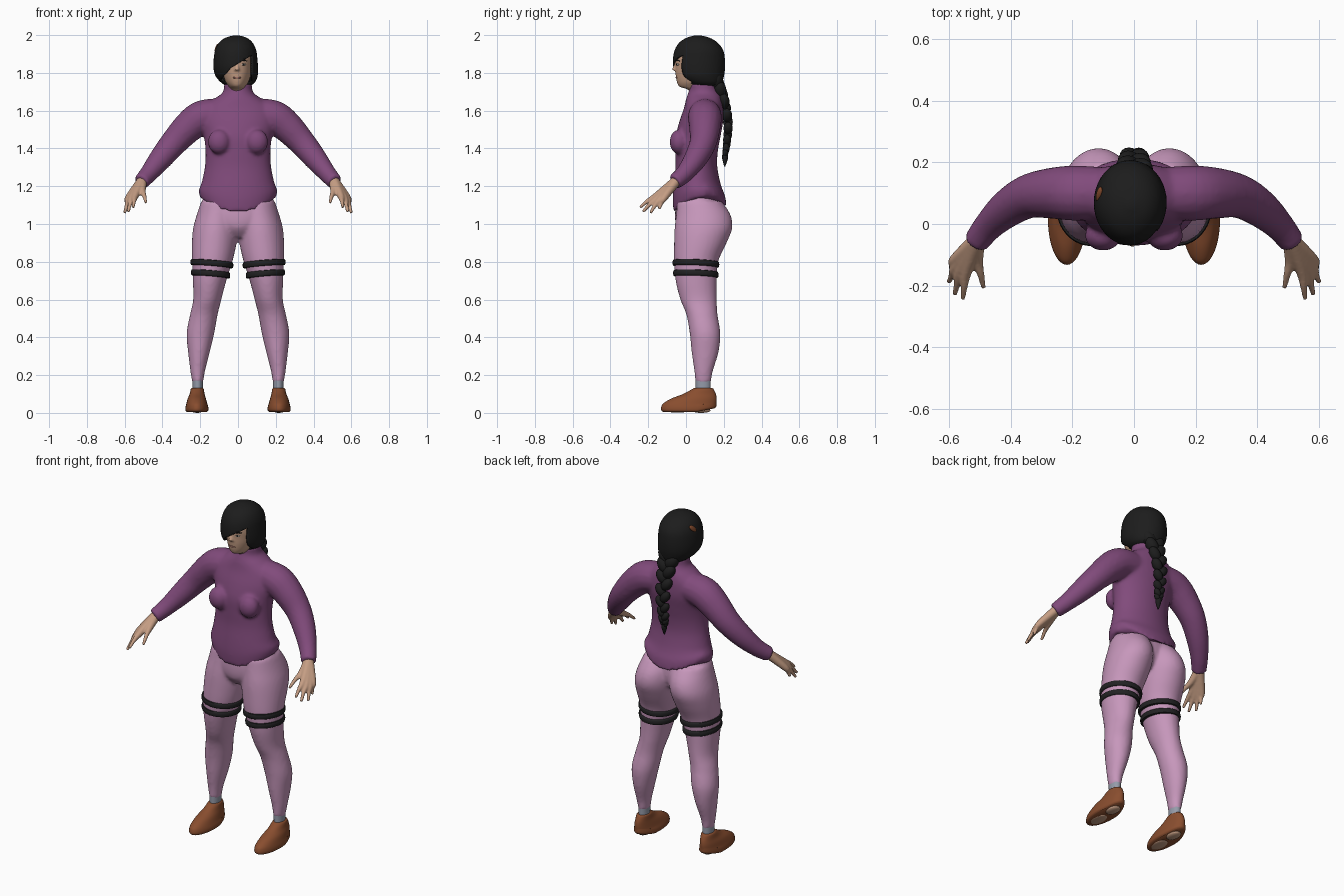
import bpy, bmesh, math
from mathutils import Vector, Matrix, Euler

if "Cube" in bpy.data.objects:
    bpy.data.objects.remove(bpy.data.objects["Cube"])


def material(name, r, g, b):
    mat = bpy.data.materials.new(name)
    mat.use_nodes = True
    mat.diffuse_color = (r, g, b, 1)
    shader = mat.node_tree.nodes["Principled BSDF"]
    shader.inputs["Base Color"].default_value = (r, g, b, 1)
    shader.inputs["Roughness"].default_value = 0.8
    return mat


plum = material("plum knit", 0.22, 0.07, 0.20)
pink = material("pink leggings", 0.57, 0.31, 0.50)
skin = material("skin", 0.56, 0.34, 0.23)
black = material("black hair", 0.012, 0.012, 0.012)
strap = material("black strap", 0.016, 0.016, 0.017)
leather = material("brown leather", 0.25, 0.075, 0.028)
grey = material("grey sock", 0.30, 0.33, 0.40)
white = material("eye white", 0.60, 0.55, 0.50)
rose = material("lip rose", 0.36, 0.16, 0.13)


def spline(rows, steps):
    """Smooth curve through rows of numbers."""
    ext = [rows[0], *rows, rows[-1]]
    out = []
    for i in range(len(rows) - 1):
        for k in range(steps):
            t = k / steps
            out.append(tuple(
                0.5 * (2 * b + (c - a) * t + (2 * a - 5 * b + 4 * c - d) * t * t
                       + (3 * b - a - 3 * c + d) * t ** 3)
                for a, b, c, d in zip(*ext[i:i + 4])))
    return out + [tuple(rows[-1])]


def bridge(bm, rings):
    """Close a stack of rings into a capped solid."""
    loops = [[bm.verts.new(p) for p in ring] for ring in rings]
    n = len(loops[0])
    for low, high in zip(loops, loops[1:]):
        for i in range(n):
            j = (i + 1) % n
            bm.faces.new((low[i], low[j], high[j], high[i]))
    bm.faces.new(loops[0][::-1])
    bm.faces.new(loops[-1])


def circle(sides):
    return [(math.cos(math.tau * i / sides), math.sin(math.tau * i / sides))
            for i in range(sides)]


def loft(bm, rows, steps=4, sides=40):
    """Level ellipses given as x0, x1, y0, y1, z."""
    bridge(bm, [[Vector(((x0 + x1 + (x1 - x0) * c) / 2, (y0 + y1 + (y1 - y0) * s) / 2, z))
                 for c, s in circle(sides)]
                for x0, x1, y0, y1, z in spline(rows, steps)])


def tube(bm, rows, steps=4, sides=16):
    """Round limb through points given as x, y, z, radius."""
    rows = spline(rows, steps)
    rings = []
    for i, (x, y, z, r) in enumerate(rows):
        along = Vector(rows[min(i + 1, len(rows) - 1)][:3]) - Vector(rows[max(i - 1, 0)][:3])
        turn = along.to_track_quat('Z', 'Y')
        rings.append([Vector((x, y, z)) + turn @ Vector((c * r, s * r, 0))
                      for c, s in circle(sides)])
    bridge(bm, rings)


def blob(bm, place, size, turn=(0, 0, 0)):
    bmesh.ops.create_uvsphere(bm, u_segments=20, v_segments=12, radius=1,
                              matrix=Matrix.LocRotScale(Vector(place), Euler(turn), Vector(size)))


def finish(name, bm, mat, voxel=0, mirror=False, shell=0):
    bmesh.ops.recalc_face_normals(bm, faces=bm.faces)
    mesh = bpy.data.meshes.new(name)
    bm.to_mesh(mesh)
    bm.free()
    mesh.materials.append(mat)
    mesh.shade_smooth()
    mesh.set_sharp_from_angle(angle=math.radians(50))
    obj = bpy.data.objects.new(name, mesh)
    bpy.context.collection.objects.link(obj)
    if mirror:
        obj.modifiers.new("mirror", 'MIRROR').use_mirror_merge = False
    if shell:
        solid = obj.modifiers.new("shell", 'SOLIDIFY')
        solid.thickness = shell
        solid.offset = -1
    if voxel:
        blend = obj.modifiers.new("blend", 'REMESH')
        blend.mode = 'VOXEL'
        blend.voxel_size = voxel
        blend.use_smooth_shade = True
        relax = obj.modifiers.new("relax", 'SMOOTH')
        relax.iterations = 5
    return obj


def centred(rows):
    return [(-w, w, y0, y1, z) for w, y0, y1, z in rows]


# Sweater: torso with curved hem, bust and sleeves
bm = bmesh.new()
loft(bm, centred([
    (.203, -.066, .215, 1.06), (.208, -.07, .207, 1.13), (.196, -.066, .186, 1.2),
    (.176, -.056, .166, 1.3), (.172, -.056, .168, 1.38), (.18, -.055, .182, 1.46),
    (.2, -.036, .196, 1.54), (.19, -.012, .196, 1.61), (.13, 0, .19, 1.66),
    (.086, .01, .18, 1.69), (.075, .018, .166, 1.715), (.074, .014, .164, 1.745)]))
for v in bm.verts:
    lift = 2 * v.co.x ** 2 + (0.03 if v.co.y > 0.1 else 0)
    v.co.z += lift * max(0, min(1, (1.22 - v.co.z) / 0.16))
for side in (-1, 1):
    blob(bm, (side * .1, -.037, 1.435), (.06, .05, .065))
    tube(bm, [(side * x, y, z, r) for x, y, z, r in (
        (.1, .1, 1.58, .085), (.19, .1, 1.565, .09), (.26, .1, 1.515, .084),
        (.34, .09, 1.43, .072), (.41, .05, 1.345, .062), (.47, -.005, 1.27, .049),
        (.513, -.06, 1.222, .042))])
finish("sweater", bm, plum, voxel=.01)

# Leggings: pelvis and one leg, mirrored
leg = [(-.005, .195, -.045, .19, 1.12), (-.005, .218, -.052, .235, 1.05),
       (-.003, .237, -.06, .245, .98), (.007, .244, -.063, .215, .9),
       (.03, .243, -.063, .17, .8), (.062, .239, -.055, .163, .7),
       (.088, .237, -.03, .163, .6), (.108, .254, .002, .167, .52),
       (.126, .272, .02, .182, .42), (.15, .264, .03, .172, .32),
       (.175, .252, .044, .142, .22), (.184, .242, .05, .132, .16)]
bm = bmesh.new()
loft(bm, leg)
loft(bm, centred([(.05, -.01, .11, .93), (.14, -.05, .17, .98),
                  (.2, -.058, .19, 1.05), (.18, -.05, .18, 1.15)]))
finish("leggings", bm, pink, voxel=.01, mirror=True)

# Thigh straps, following the leg and tipped toward the inside
bm = bmesh.new()
for height in (.79, .735):
    x0, x1, y0, y1, _ = min(spline(leg, 8), key=lambda row: abs(row[4] - height))
    loft(bm, [(x0 - g, x1 + g, y0 - g, y1 + g, height + dz) for g, dz in (
        (-.004, -.016), (.006, -.014), (.009, 0), (.006, .014), (-.004, .016))], steps=2)
for v in bm.verts:
    v.co.z += 0.08 * (v.co.x - 0.137) - 0.04 * (v.co.y - 0.05)
finish("thigh_straps", bm, strap, mirror=True)

# Socks, shoes and the pale soles
bm = bmesh.new()
loft(bm, [(.187, .24, .052, .13, .09), (.186, .241, .051, .131, .172)])
finish("socks", bm, grey, mirror=True)

bm = bmesh.new()
loft(bm, [(.164, .272, -.122, .152, .006), (.157, .278, -.131, .16, .014),
          (.157, .278, -.131, .161, .03), (.163, .273, -.12, .161, .05),
          (.17, .266, -.078, .162, .076), (.177, .256, -.015, .158, .1),
          (.181, .25, .033, .146, .126), (.188, .243, .042, .138, .132)])
for v in bm.verts:
    if v.co.z < 0.04:
        v.co.z += max(0, v.co.y - 0.06) * 0.2
finish("shoes", bm, leather, mirror=True)

bm = bmesh.new()
blob(bm, (.216, .08, .013), (.032, .05, .013))
blob(bm, (.216, -.045, .009), (.035, .06, .007))
finish("soles", bm, skin, mirror=True)

# Hands: every finger runs from the wrist, so together they form the palm
bm = bmesh.new()
wrist = (.507, -.05, 1.23, .027)
for knuckle, tip in (((.544, -.155, 1.15), (.555, -.243, 1.088)),
                     ((.562, -.15, 1.138), (.581, -.228, 1.064)),
                     ((.575, -.136, 1.132), (.6, -.188, 1.058)),
                     ((.58, -.116, 1.138), (.594, -.142, 1.078)),
                     ((.507, -.115, 1.178), (.487, -.207, 1.112))):
    bend = [a * 0.45 + b * 0.55 for a, b in zip(knuckle, tip)]
    bend[2] += 0.006
    tube(bm, [wrist, (*knuckle, .019), (*bend, .0115), (*tip, .008)])
finish("hands", bm, skin, voxel=.005, mirror=True)

# Head and nose
mid = -.005
bm = bmesh.new()
loft(bm, [(mid - w, mid + w, y0, y1, z) for w, y0, y1, z in (
    (.045, .03, .13, 1.68), (.04, .01, .13, 1.712), (.042, -.034, .13, 1.726),
    (.06, -.048, .15, 1.75), (.073, -.055, .16, 1.79), (.079, -.057, .17, 1.83),
    (.081, -.059, .175, 1.87), (.075, -.048, .17, 1.93), (.04, 0, .12, 1.97))])
tube(bm, [(mid, -.05, 1.856, .008), (mid, -.056, 1.835, .01), (mid, -.063, 1.812, .015)])
finish("head", bm, skin, voxel=.006)

# Face details
parts = {part: bmesh.new() for part in ("eyes", "irises", "brows", "lips")}
for side in (-1, 1):
    x = mid + side * .033
    blob(parts["eyes"], (x, -.0445, 1.845), (.015, .006, .006), (0, 0, side * .4))
    blob(parts["irises"], (x, -.0485, 1.845), (.006, .004, .006))
    tube(parts["brows"], [(mid + side * .014, -.056, 1.861, .003), (x, -.049, 1.867, .004),
                          (mid + side * .053, -.032, 1.863, .002)])
blob(parts["lips"], (mid, -.0475, 1.775), (.022, .008, .006))
for (part, mesh_data), mat in zip(parts.items(), (white, black, black, rose)):
    finish(part, mesh_data, mat)

# Hair cap, cut open around the face under a swept fringe
bm = bmesh.new()
loft(bm, [(-.05, .05, .06, .16, 1.725), (-.085, .085, .0, .188, 1.745),
          (-.117, .103, -.05, .2, 1.78), (-.129, .106, -.067, .206, 1.82),
          (-.129, .103, -.069, .206, 1.87), (-.121, .096, -.06, .197, 1.92),
          (-.101, .077, -.036, .167, 1.96), (-.066, .046, .004, .125, 1.986),
          (-.02, .002, .05, .075, 1.999)])
fringe = Vector((-.04, 0, 1.825))
cuts = [(fringe, Vector((-.6, 0, 1))), (fringe, Vector((-1.2, 0, 1))),
        (Vector((-.09, 0, 0)), Vector((-1, 0, 0))), (Vector((.075, 0, 0)), Vector((1, 0, 0)))]
for spot, normal in cuts:
    bmesh.ops.bisect_plane(bm, geom=bm.verts[:] + bm.edges[:] + bm.faces[:],
                           plane_co=spot, plane_no=normal)
opening = [f for f in bm.faces if f.calc_center_median().y < .03
           and all((f.calc_center_median() - spot).dot(normal) < 0 for spot, normal in cuts)]
bmesh.ops.delete(bm, geom=opening, context='FACES')
finish("hair_cap", bm, black, shell=.01)

# Braid of alternating slanted lobes with a loose tip
bm = bmesh.new()
braid = spline([(0, .15, 1.77, .055), (0, .19, 1.68, .045), (0, .222, 1.54, .036),
                (0, .215, 1.42, .028), (0, .207, 1.37, .02)], 4)
for i, (x, y, z, r) in enumerate(braid):
    side = 1 if i % 2 else -1
    blob(bm, (side * r * .45, y, z), (r * .7, r * .72, r * 1.05), (0, side * .6, 0))
tube(bm, [(0, .207, 1.38, .012), (0, .207, 1.35, .016), (0, .205, 1.305, .003)])
finish("braid", bm, black)

# Hair clip on the right of the head
bm = bmesh.new()
blob(bm, (-.113, .097, 1.932), (.008, .03, .014), (.75, .35, 0))
finish("hair_clip", bm, leather)
